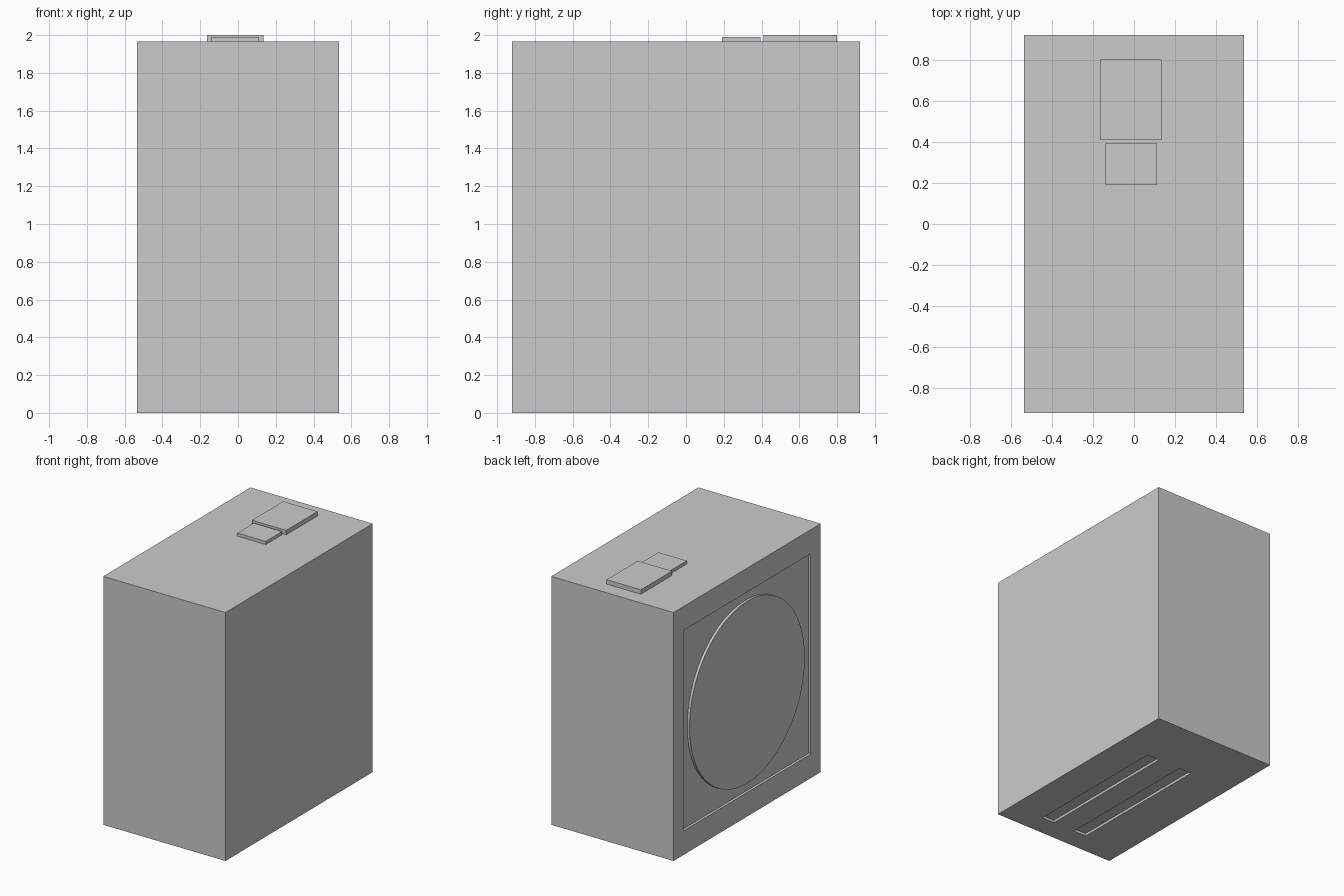
import bpy
import math

if "Cube" in bpy.data.objects:
    bpy.data.objects.remove(bpy.data.objects["Cube"])

HX, HY, TOP = 0.535, 0.92, 1.965   # half width, half depth, body height
DEPTH = 0.02                       # depth of the shallow recesses


def box(name, x, y, z):
    """Box from (min, max) pairs on each axis."""
    centre = [(a + b) / 2 for a, b in (x, y, z)]
    bpy.ops.mesh.primitive_cube_add(size=1, location=centre)
    ob = bpy.context.object
    ob.name = name
    ob.scale = [b - a for a, b in (x, y, z)]
    bpy.ops.object.transform_apply(location=False, rotation=False, scale=True)
    return ob


def cut(target, cutter):
    """Subtract the cutter from the target, then discard it."""
    cutter.hide_render = True
    mod = target.modifiers.new("recess", 'BOOLEAN')
    mod.operation = 'DIFFERENCE'
    mod.solver = 'EXACT'
    mod.object = cutter
    bpy.context.view_layer.objects.active = target
    bpy.ops.object.modifier_apply(modifier=mod.name)
    bpy.data.objects.remove(cutter, do_unlink=True)


# Main housing
body = box("body", (-HX, HX), (-HY, HY), (0, TOP))

# Square recess in the left side
cut(body, box("side_cutter", (-HX - 0.1, -HX + DEPTH), (-0.795, 0.795), (0.19, 1.775)))

# Two long slots in the underside
for x0 in (-0.165, 0.14):
    cut(body, box("slot_cutter", (x0, x0 + 0.11), (-0.75, 0.455), (-0.1, DEPTH)))

# Round plate in the side recess, flush with the housing
bpy.ops.mesh.primitive_cylinder_add(
    vertices=96, radius=0.72, depth=DEPTH,
    location=(-HX + DEPTH / 2, 0, 0.983), rotation=(0, math.pi / 2, 0))
bpy.context.object.name = "round_plate"
bpy.ops.object.shade_smooth_by_angle(angle=math.radians(30))

# Large and small buttons on the top
box("large_button", (-0.165, 0.135), (0.41, 0.80), (TOP, 2.0))
box("small_button", (-0.14, 0.11), (0.19, 0.395), (TOP, 1.99))
